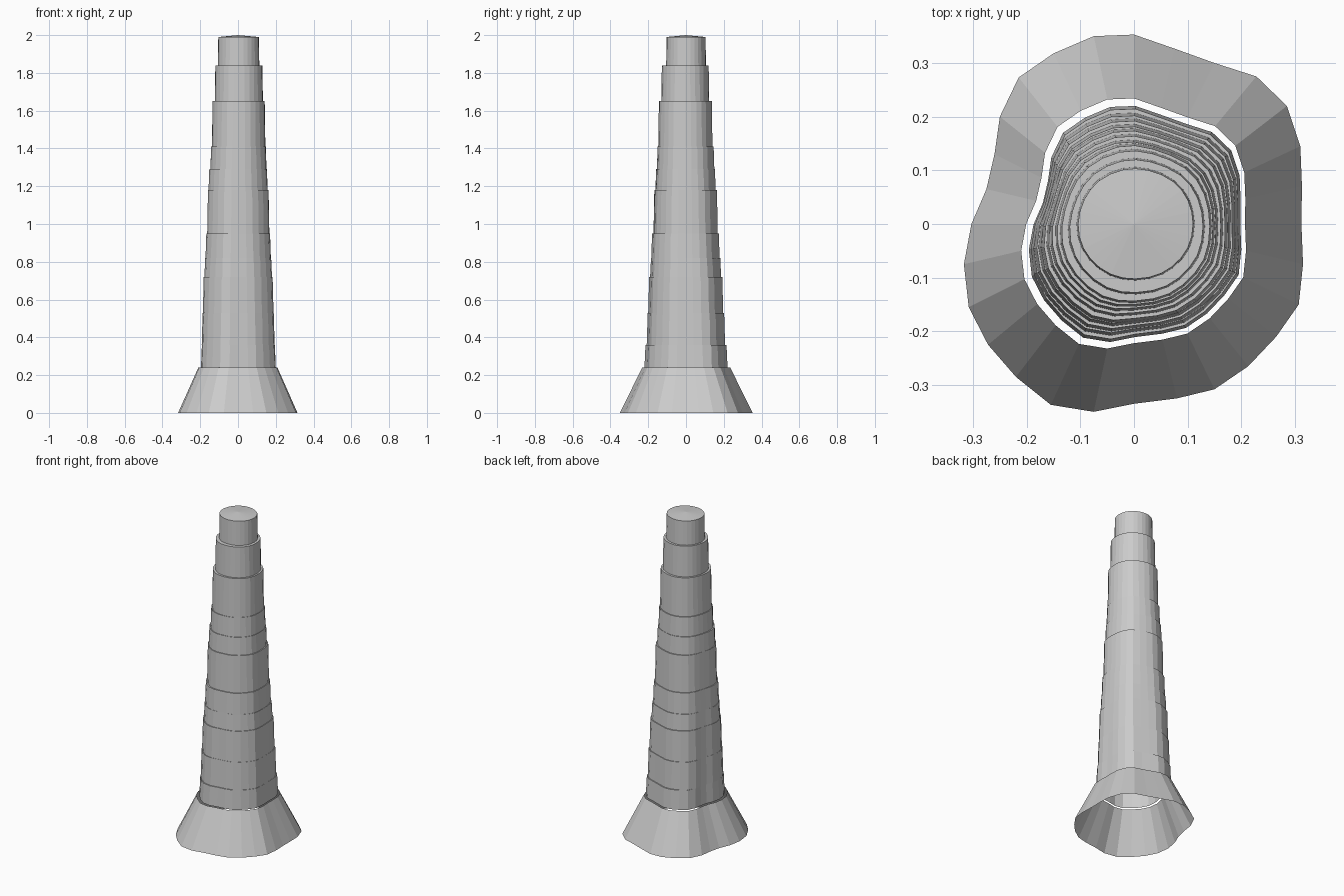
import bpy
from math import hypot

cube = bpy.data.objects.get("Cube")
if cube:
    bpy.data.objects.remove(cube, do_unlink=True)

# Single weathered grey
grey = bpy.data.materials.new("weathered grey")
grey.use_nodes = True
colour = (0.6, 0.6, 0.6, 1)
grey.diffuse_color = colour
grey.node_tree.nodes["Principled BSDF"].inputs["Base Color"].default_value = colour

# Irregular ground outline, counter-clockwise from the left side
OUTLINE = [(.312, 0), (.313, .07), (.31, .145), (.285, .22), (.228, .275), (.15, .3),
           (.075, .327), (0, .353), (-.075, .35), (-.15, .318), (-.215, .273),
           (-.25, .2), (-.26, .13), (-.275, .065), (-.303, 0), (-.317, -.075),
           (-.308, -.155), (-.272, -.225), (-.22, -.285), (-.155, -.337),
           (-.075, -.35), (0, -.335), (.08, -.325), (.15, -.308), (.213, -.265),
           (.265, -.21), (.307, -.15), (.315, -.075)]


def ring(z, extents, roundness=0, shrink=1):
    """Outline blended toward a circle and fitted to x and y extents."""
    points = []
    for x, y in OUTLINE:
        r = hypot(x, y)
        k = (1 - roundness) + roundness * 0.34 / r
        points.append((x * k, y * k))
    left, right, front, back = extents
    x0, x1 = min(p[0] for p in points), max(p[0] for p in points)
    y0, y1 = min(p[1] for p in points), max(p[1] for p in points)

    def fit(v, a, b, c, d):
        return (c + (v - a) / (b - a) * (d - c)) * shrink

    return [(fit(x, x0, x1, left, right), fit(y, y0, y1, front, back), z)
            for x, y in points]


def loft(name, rings, apex=None):
    """Join successive rings, with an optional pointed cap."""
    n = len(OUTLINE)
    verts = [p for r in rings for p in r]
    faces = []
    for k in range(len(rings) - 1):
        for i in range(n):
            j = (i + 1) % n
            faces.append((k * n + i, k * n + j, k * n + n + j, k * n + n + i))
    if apex:
        top = len(verts) - n
        verts.append(apex)
        faces += [(top + i, top + (i + 1) % n, len(verts) - 1) for i in range(n)]
    mesh = bpy.data.meshes.new(name)
    mesh.from_pydata(verts, [], faces)
    mesh.materials.append(grey)
    obj = bpy.data.objects.new(name, mesh)
    bpy.context.collection.objects.link(obj)
    return obj


# Flared open skirt
foot = (-.317, .315, -.35, .353)
loft("flared_base", [ring(0, foot), ring(.24, foot, shrink=.663)])

# Stepped trunk: top height of each tier, then its x and y extents
TIERS = [(.36, -.196, .2, -.22, .22),
         (.53, -.192, .194, -.208, .207),
         (.72, -.186, .188, -.2, .197),
         (.82, -.178, .18, -.19, .186),
         (.95, -.172, .174, -.184, .178),
         (1.18, -.163, .166, -.172, .168),
         (1.29, -.156, .157, -.162, .157),
         (1.41, -.146, .151, -.154, .15),
         (1.65, -.138, .145, -.147, .14),
         (1.84, -.123, .132, -.131, .123),
         (1.99, -.107, .113, -.105, .106)]
rings = []
z = .24
for i, (top, *extents) in enumerate(TIERS):
    roundness = i / len(TIERS)
    rings.append(ring(z, extents, roundness))
    rings.append(ring(top, extents, roundness, shrink=.975))
    z = top
loft("stepped_trunk", rings, apex=(0, 0, 2))
